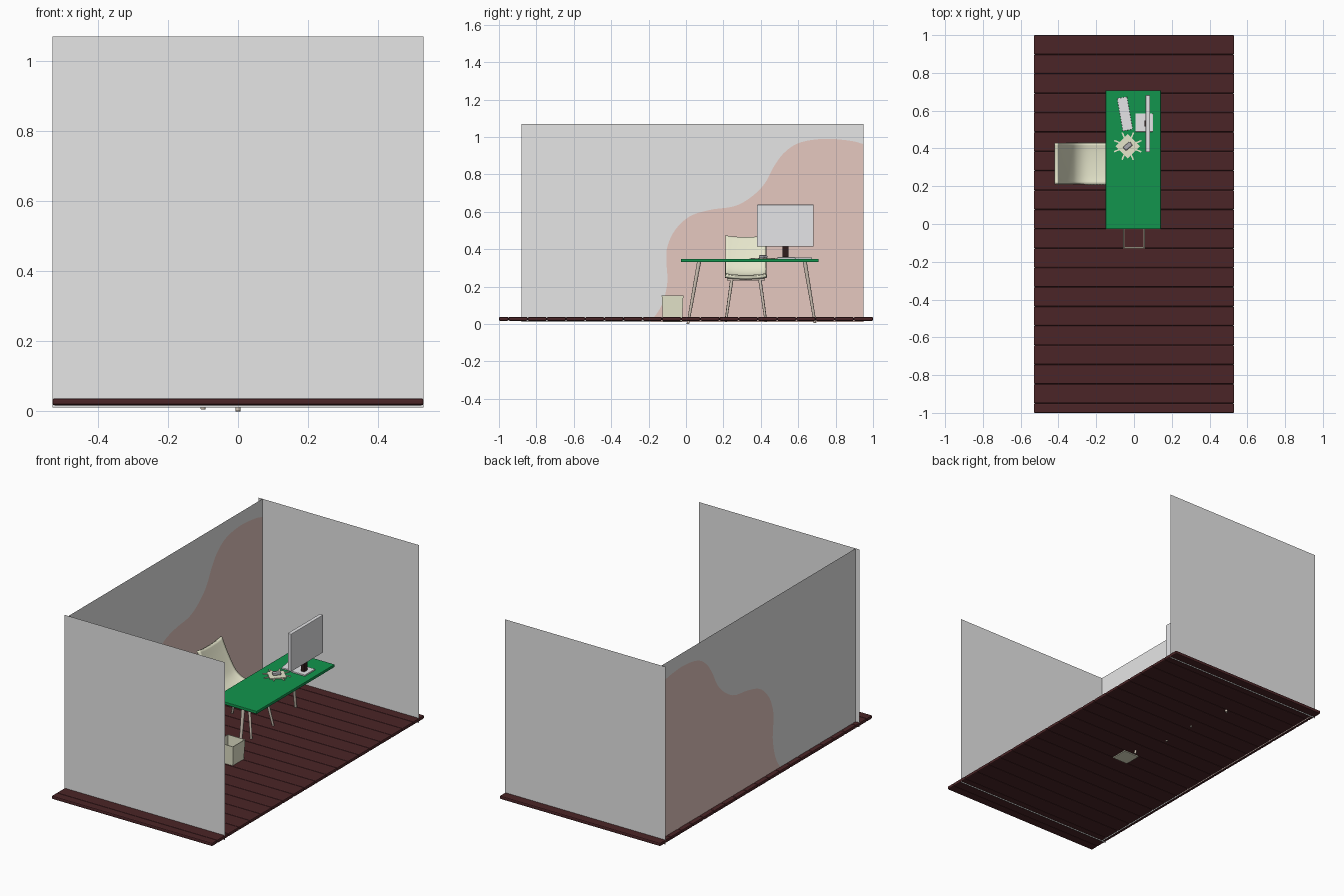
import bpy, bmesh, math
from mathutils import Vector, Matrix

if "Cube" in bpy.data.objects:
    bpy.data.objects.remove(bpy.data.objects["Cube"])


def mat(name, r, g, b):
    m = bpy.data.materials.new(name)
    m.diffuse_color = (r, g, b, 1)
    m.use_nodes = True
    m.node_tree.nodes["Principled BSDF"].inputs["Base Color"].default_value = m.diffuse_color
    return m


WALL = mat("wall grey", .79, .79, .79)
PINK = mat("wall blob pink", .79, .58, .53)
WOOD = mat("floor brown", .07, .018, .02)
GREEN = mat("desk green", .006, .30, .075)
CREAM = mat("chair cream", .79, .79, .60)
LEG = mat("leg beige", .60, .52, .44)
WHITE = mat("device white", .80, .80, .82)
GREY = mat("mouse grey", .40, .40, .42)
DARK = mat("dark brown", .03, .012, .012)


def obj(name, verts, faces, *mats):
    me = bpy.data.meshes.new(name)
    me.from_pydata(verts, [], faces)
    o = bpy.data.objects.new(name, me)
    bpy.context.collection.objects.link(o)
    for m in mats:
        me.materials.append(m)
    return o


def box(name, x0, x1, y0, y1, z0, z1, m, bevel=0, rot=0):
    cx, cy = (x0 + x1) / 2, (y0 + y1) / 2
    v = [(x - cx, y - cy, z) for z in (z0, z1) for x, y in ((x0, y0), (x1, y0), (x1, y1), (x0, y1))]
    f = [(3, 2, 1, 0), (4, 5, 6, 7)] + [(i, (i + 1) % 4, (i + 1) % 4 + 4, i + 4) for i in range(4)]
    o = obj(name, v, f, m)
    o.location = (cx, cy, 0)
    o.rotation_euler.z = rot
    if bevel:
        b = o.modifiers.new("bevel", 'BEVEL')
        b.width, b.segments = bevel, 2
    return o


def rod(name, a, b, r0, r1, m):
    a, b = Vector(a), Vector(b)
    bm = bmesh.new()
    bmesh.ops.create_cone(bm, cap_ends=True, segments=12, radius1=r0, radius2=r1, depth=(b - a).length)
    q = (b - a).to_track_quat('Z', 'Y').to_matrix().to_4x4()
    bm.transform(Matrix.Translation((a + b) / 2) @ q)
    for f in bm.faces:
        f.smooth = len(f.verts) == 4
    me = bpy.data.meshes.new(name)
    bm.to_mesh(me)
    bm.free()
    me.materials.append(m)
    o = bpy.data.objects.new(name, me)
    bpy.context.collection.objects.link(o)
    return o


def smooth_path(pts, n=6):
    # Catmull-Rom through the points
    p = [Vector(q) for q in pts]
    p = [2 * p[0] - p[1]] + p + [2 * p[-1] - p[-2]]
    out = []
    for i in range(1, len(p) - 2):
        a, b, c, d = p[i - 1:i + 3]
        for k in range(n):
            t = k / n
            out.append(.5 * (2 * b + (c - a) * t + (2 * a - 5 * b + 4 * c - d) * t * t
                             + (3 * b - a - 3 * c + d) * t ** 3))
    return out + [p[-2]]


# floor of rounded planks running across
y, i = 1.0, 0
while y > -.999:
    y2 = max(y - .1026, -1)
    box(f"floor_plank_{i}", -.53, .53, y2, y, .017, .037, WOOD, .006)
    y, i = y2, i + 1

# thin end walls
for name, wy in (("front_wall", -.88), ("back_wall", .95)):
    obj(name, [(-.53, wy, .01), (.53, wy, .01), (.53, wy, 1.07), (-.53, wy, 1.07)], [(0, 1, 2, 3)], WALL)

# left wall split along a curve into a grey and a pink area
WX = -.503
curve = smooth_path([(-.19, .01), (-.13, .10), (-.10, .22), (-.105, .335), (-.10, .41), (-.06, .5),
                     (.02, .575), (.13, .61), (.26, .63), (.35, .68), (.42, .75), (.475, .85),
                     (.53, .92), (.61, .97), (.74, .99), (.875, .98), (.95, .962)])
v = [(WX, p[0], p[1]) for p in curve]
n = len(v)
v += [(WX, .95, .01), (WX, .95, 1.07), (WX, -.88, 1.07), (WX, -.88, .01)]
wall = obj("left_wall", v, [tuple(range(n - 1, -1, -1)) + (n,), tuple(range(n)) + (n + 1, n + 2, n + 3)],
           WALL, PINK)
wall.data.polygons[0].material_index = 1

# desk
box("desk_top", -.15, .142, -.027, .708, .331, .348, GREEN, .003)
rod("desk_front_leg", (0, .01, 0), (-.01, .07, .333), .007, .011, LEG)
rod("desk_back_leg", (-.10, .69, .006), (-.09, .635, .333), .007, .011, LEG)

# chair shell: side profile swept across its width
prof = smooth_path([(-.405, .465), (-.375, .40), (-.335, .325), (-.30, .28), (-.25, .257),
                    (-.17, .257), (-.10, .262), (-.075, .255)], 5)
ys = [.212, .225, .26, .32, .38, .415, .428]
v, f = [], []
for p in prof:
    for k, yy in enumerate(ys):
        lift = .010 * (abs(yy - .32) / .108) ** 3
        v.append((p[0], yy, p[1] + lift))
c = len(ys)
for a in range(len(prof) - 1):
    for k in range(c - 1):
        f.append((a * c + k, (a + 1) * c + k, (a + 1) * c + k + 1, a * c + k + 1))
shell = obj("chair_shell", v, f, CREAM)
sol = shell.modifiers.new("thickness", 'SOLIDIFY')
sol.thickness, sol.offset = .018, -1
for q in shell.data.polygons:
    q.use_smooth = True
box("chair_seat_frame", -.29, -.09, .218, .422, .232, .244, LEG)

# chair legs
for sy, lab in ((-1, "near"), (1, "far")):
    rod(f"chair_front_leg_{lab}", (-.06, .32 + sy * .107, .012), (-.10, .32 + sy * .075, .238), .006, .009, LEG)
    rod(f"chair_back_leg_{lab}", (-.34, .32 + sy * .107, .02), (-.28, .32 + sy * .075, .238), .006, .009, LEG)

# monitor, its screen faces the chair
box("monitor_body", .062, .085, .38, .682, .413, .638, WHITE, .003)
box("monitor_screen", .060, .063, .39, .672, .423, .628, DARK)
box("monitor_neck", .055, .075, .517, .549, .355, .43, DARK)
box("monitor_base", .008, .10, .488, .585, .348, .357, WHITE, .002)

# keyboard
box("keyboard", -.075, -.021, .495, .671, .348, .356, WHITE, .002, math.radians(10))

# mouse on a spiky mat
C = (-.033, .412)
box("mat", C[0] - .046, C[0] + .046, C[1] - .046, C[1] + .046, .348, .354, CREAM, 0, math.radians(45))
for k in range(4):
    box(f"mat_spike_{k}", C[0] - .078, C[0] + .078, C[1] - .004, C[1] + .004, .349, .3535, CREAM, 0,
        math.radians(22 + 45 * k))
box("mouse", C[0] - .024, C[0] + .024, C[1] - .013, C[1] + .013, .352, .368, GREY, .006, math.radians(40))

# open waste bin, tapered, floor shows inside
bc = (0, -.072)
v = [(bc[0] + sx * w, bc[1] + sy * w, z) for w, z in ((.051, .012), (.058, .153))
     for sx, sy in ((-1, -1), (1, -1), (1, 1), (-1, 1))]
bin_ = obj("waste_bin", v, [(3, 2, 1, 0)] + [(k, (k + 1) % 4, (k + 1) % 4 + 4, k + 4) for k in range(4)], CREAM)
s = bin_.modifiers.new("thickness", 'SOLIDIFY')
s.thickness, s.offset = .005, -1
